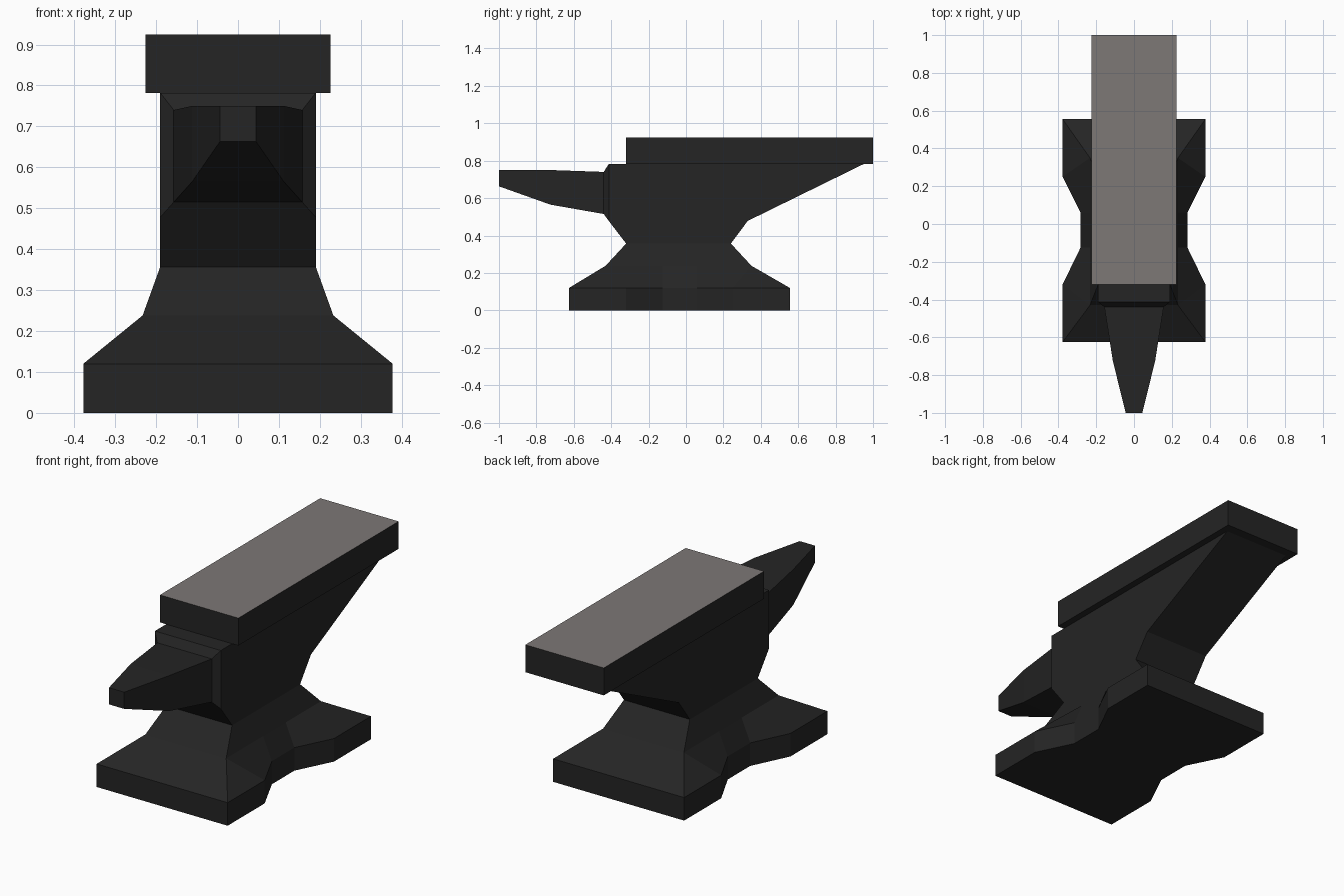
import bpy, bmesh

cube = bpy.data.objects.get("Cube")
if cube:
    bpy.data.objects.remove(cube, do_unlink=True)


def make_material(name, color):
    mat = bpy.data.materials.new(name)
    mat.use_nodes = True
    mat.diffuse_color = color
    mat.node_tree.nodes["Principled BSDF"].inputs["Base Color"].default_value = color
    return mat


iron = make_material("dark iron", (0.018, 0.018, 0.018, 1))
steel = make_material("worn steel", (0.205, 0.188, 0.183, 1))


def loft(name, rings, *mats):
    """Skin a stack of equal-length rings, cap both ends, weld collapsed points."""
    bm = bmesh.new()
    loops = [[bm.verts.new(p) for p in ring] for ring in rings]
    n = len(loops[0])
    for a, b in zip(loops, loops[1:]):
        for i in range(n):
            j = (i + 1) % n
            bm.faces.new((a[i], a[j], b[j], b[i]))
    bm.faces.new(loops[0])
    bm.faces.new(loops[-1])
    bmesh.ops.remove_doubles(bm, verts=bm.verts, dist=0.0005)
    bmesh.ops.recalc_face_normals(bm, faces=bm.faces)
    mesh = bpy.data.meshes.new(name)
    bm.to_mesh(mesh)
    bm.free()
    for m in mats:
        mesh.materials.append(m)
    obj = bpy.data.objects.new(name, mesh)
    bpy.context.collection.objects.link(obj)
    return obj


def foot_ring(side, z):
    """Mirror a right-hand outline of (x, y) points across x = 0."""
    return [(x, y, z) for x, y in side] + [(-x, y, z) for x, y in reversed(side)]


def rect_y(w, y, low, high, top_w=None):
    """Upright rectangle facing the front."""
    t = top_w or w
    return [(-w, y, low), (w, y, low), (t, y, high), (-t, y, high)]


# Waisted foot: notched slab sloping up to a narrow neck
slab = [(.378, -.625), (.378, -.32), (.283, -.125), (.283, .06), (.378, .25), (.378, .555)]
shoulder = [(.233, -.43), (.233, -.43), (.233, -.125), (.233, .06), (.233, .35), (.233, .35)]
neck = [(.19, -.32), (.19, -.32), (.19, -.125), (.19, .06), (.19, .24), (.19, .24)]
loft("foot", [foot_ring(slab, 0), foot_ring(slab, .12),
              foot_ring(shoulder, .238), foot_ring(neck, .357)], iron)

# Body with the long sloping heel: side profile extruded across x
profile = [(-.32, .357), (.24, .357), (.33, .478), (.95, .782), (-.413, .782), (-.413, .478)]
loft("body", [[(x, y, z) for y, z in profile] for x in (-.19, .19)], iron)

# Horn: chamfered collar, then a taper to a blunt tip
loft("horn", [rect_y(.19, -.413, .478, .782), rect_y(.157, -.44, .515, .74),
              rect_y(.112, -.725, .565, .75), rect_y(.044, -1, .663, .75)], iron)

# Top plate with a worn steel working face
plate = loft("top_plate", [rect_y(.226, -.32, .782, .925),
                           rect_y(.226, 1, .782, .925)], iron, steel)
for face in plate.data.polygons:
    face.material_index = 1 if face.normal.z > 0.9 else 0
